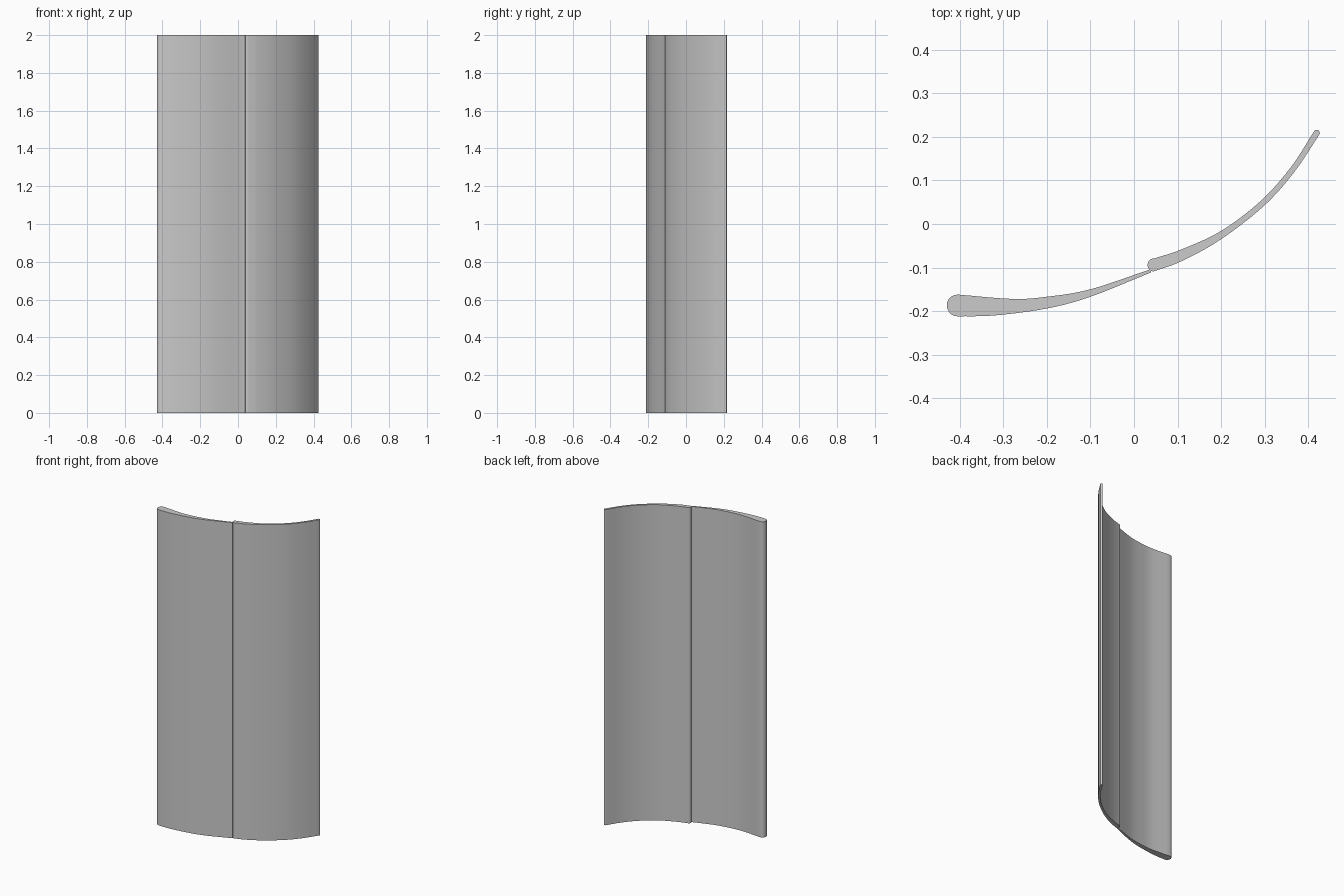
import bpy, bmesh, math
from mathutils import Vector

cube = bpy.data.objects.get("Cube")
if cube:
    bpy.data.objects.remove(cube, do_unlink=True)

HEIGHT = 2.0

grey = bpy.data.materials.new("plain grey")
grey.use_nodes = True
colour = (0.6, 0.6, 0.6, 1)
grey.diffuse_color = colour
grey.node_tree.nodes["Principled BSDF"].inputs["Base Color"].default_value = colour


def smooth_path(points, steps=5):
    """Catmull-Rom curve through the points."""
    p = [Vector(q) for q in points]
    p = [2 * p[0] - p[1]] + p + [2 * p[-1] - p[-2]]
    out = []
    for a, b, c, d in zip(p, p[1:], p[2:], p[3:]):
        for i in range(steps):
            t = i / steps
            out.append(b + (c - a) * t / 2 + (2 * a - 5 * b + 4 * c - d) * t**2 / 2
                       + (3 * b - a - 3 * c + d) * t**3 / 2)
    return out + [p[-2]]


def round_end(start, end, steps=10):
    """Half circle from start to end, turning counter-clockwise."""
    centre, arm = (start + end) / 2, (start - end) / 2
    side = Vector((-arm.y, arm.x))
    return [centre + arm * math.cos(math.pi * i / steps) + side * math.sin(math.pi * i / steps)
            for i in range(1, steps)]


def make_slat(name, front, back):
    """Upright slat: front and back curves joined by round ends, then extruded."""
    front, back = smooth_path(front), smooth_path(back)[::-1]
    outline = front + round_end(front[-1], back[0]) + back + round_end(back[-1], front[0])
    bm = bmesh.new()
    face = bm.faces.new([bm.verts.new((p.x, p.y, 0)) for p in outline])
    top = bmesh.ops.extrude_face_region(bm, geom=[face], use_keep_orig=True)["geom"]
    bmesh.ops.translate(bm, vec=(0, 0, HEIGHT),
                        verts=[v for v in top if isinstance(v, bmesh.types.BMVert)])
    bmesh.ops.recalc_face_normals(bm, faces=bm.faces)
    mesh = bpy.data.meshes.new(name)
    bm.to_mesh(mesh)
    bm.free()
    mesh.materials.append(grey)
    obj = bpy.data.objects.new(name, mesh)
    bpy.context.collection.objects.link(obj)
    bpy.ops.object.select_all(action="DESELECT")
    obj.select_set(True)
    bpy.context.view_layer.objects.active = obj
    bpy.ops.object.shade_smooth_by_angle(angle=math.radians(35))


# Thick-edged slat on the right, thinning toward the joint
make_slat("right_slat",
          [(-.405, -.212), (-.32, -.21), (-.2, -.194), (-.1, -.167), (.035, -.113)],
          [(-.405, -.162), (-.28, -.172), (-.2, -.167), (-.1, -.15), (.035, -.105)])

# Curved slat on the left, overlapping the thin edge
make_slat("left_slat",
          [(.045, -.109), (.11, -.085), (.2, -.035), (.3, .043), (.37, .122), (.426, .206)],
          [(.047, -.079), (.11, -.058), (.2, -.016), (.29, .052), (.36, .13), (.413, .212)])
